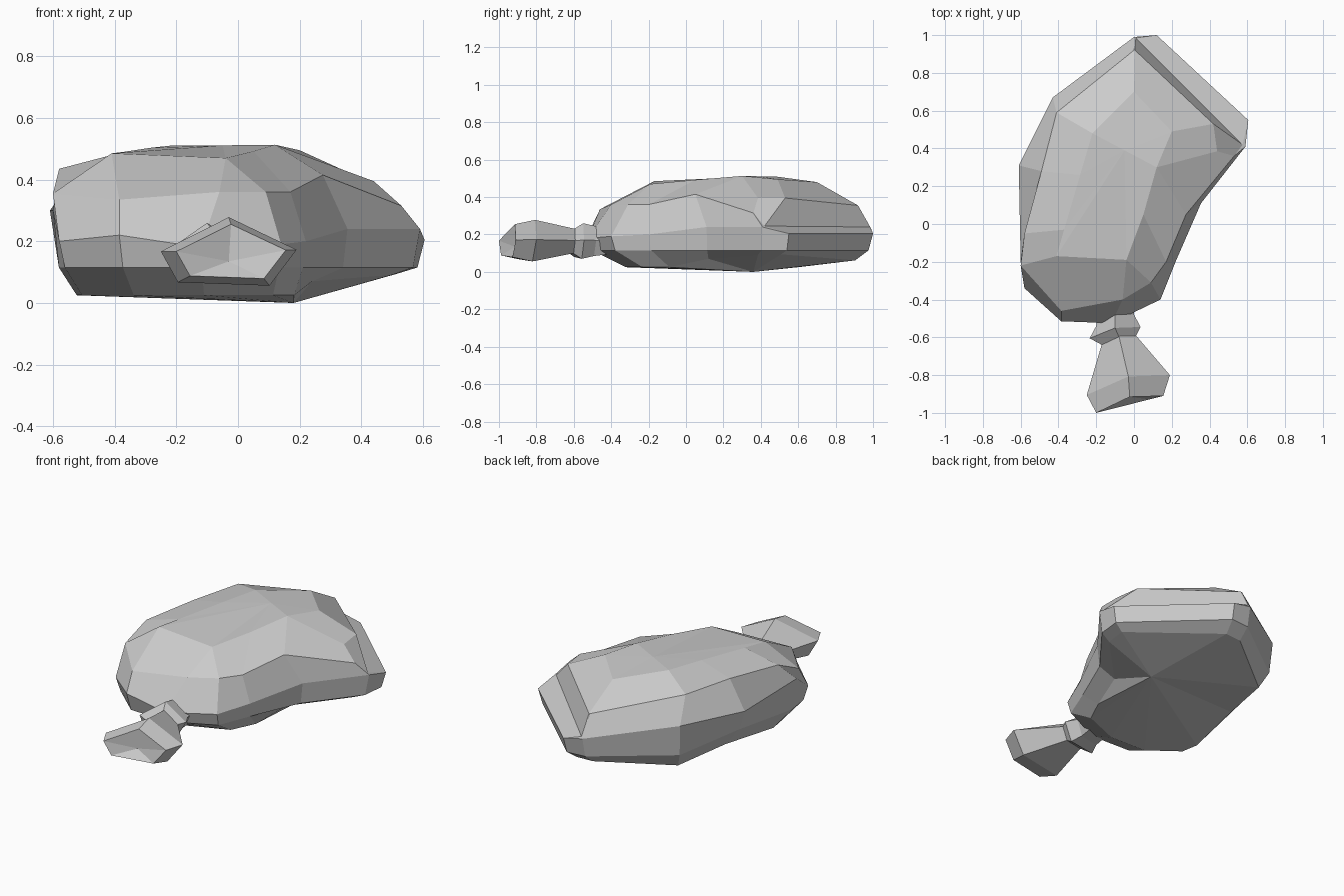
import bpy, bmesh

if "Cube" in bpy.data.objects:
    bpy.data.objects.remove(bpy.data.objects["Cube"])


def loft(name, rings, start=None, end=None):
    """Skin a stack of equal rings; each end is a fan to a point or a flat cap."""
    bm = bmesh.new()
    loops = [[bm.verts.new(p) for p in ring] for ring in rings]
    n = len(loops[0])
    for a, b in zip(loops, loops[1:]):
        for i in range(n):
            j = (i + 1) % n
            if a[i].co != b[i].co or a[j].co != b[j].co:
                bm.faces.new((a[i], a[j], b[j], b[i]))
    for loop, tip in ((loops[0][::-1], start), (loops[-1], end)):
        if tip:
            v = bm.verts.new(tip)
            for i in range(n):
                bm.faces.new((loop[i], loop[(i + 1) % n], v))
        else:
            bm.faces.new(loop)
    bmesh.ops.remove_doubles(bm, verts=bm.verts, dist=0.001)
    bmesh.ops.recalc_face_normals(bm, faces=bm.faces)
    me = bpy.data.meshes.new(name)
    bm.to_mesh(me)
    bm.free()
    ob = bpy.data.objects.new(name, me)
    bpy.context.collection.objects.link(ob)
    return ob


# Body: widest, shoulder and top outlines, all clockwise from the back tip
widest = [(0, .99, .23), (.12, 1, .205), (.605, .55, .205), (.59, .41, .24),
          (.355, .11, .24), (.22, -.2, .2), (.14, -.4, .19), (-.12, -.525, .18),
          (-.385, -.515, .22), (-.58, -.34, .2), (-.6, -.2, .3), (-.61, .31, .3),
          (-.43, .67, .3)]
shoulder = [(0, .92, .355), (.01, .985, .24), (.575, .42, .245), (.53, .36, .315),
            (.275, .05, .415), (.17, -.2, .36), (.09, -.31, .36), (-.06, -.4, .36),
            (-.385, -.46, .335), (-.6, -.22, .355), (-.58, -.05, .435), (-.49, .28, .455),
            (-.41, .59, .455)]
top = [(0, .7, .48), (.005, .92, .355), (.42, .53, .395), (.44, .385, .395),
       (.12, .3, .513), (.05, .05, .492), (-.04, -.19, .47), (-.04, -.19, .47),
       (-.41, -.17, .485), (-.41, -.17, .485), (-.37, -.03, .49), (-.285, .26, .503),
       (-.22, .48, .51)]
crown = [(0, .7, .48), (0, .7, .48), (.2, .49, .495), (.12, .3, .513)] + top[4:]


def shrink(kx, k_front, k_back):
    return [(-.05 + (x + .05) * kx, .2 + (y - .2) * (k_back if y > .2 else k_front))
            for x, y, z in widest]


lower = [(x, y, .115) for x, y in shrink(.965, .965, .97)]
base = [(x, y, .025 + max(0, x - .2) * .22 + max(0, y - .6) * .12)
        for x, y in shrink(.86, .72, .88)]
base[4] = (.24, .12, .07)          # hollow under the right side
lower[11], base[11] = (-.56, .29, .17), (-.46, .28, .05)   # flatter left flank
loft("body", [base, lower, widest, shoulder, top, crown],
     start=(.18, .36, 0), end=(-.05, .39, .511))


# Neck and flared end: five-sided sections from left corner, right corner,
# height, half height and how far the top corner sits back
def section(xl, yl, xr, yr, zc, h, back=0):
    cx, cy, dx, dy = (xl + xr) / 2, (yl + yr) / 2, (xr - xl) / 2, (yr - yl) / 2
    shape = ((-1, 0), (0, 1), (1, .05), (.6, -1), (-.75, -.9))
    return [(cx + dx * u, cy + dy * u + (back if u == 0 else 0), zc + h * v)
            for u, v in shape]


loft("neck_collar", [section(-.19, -.44, 0, -.40, .165, .07),
                     section(-.2, -.54, .0, -.48, .165, .08, .025),
                     section(-.235, -.605, .035, -.545, .165, .095, .025),
                     section(-.17, -.64, .01, -.595, .165, .065, .02)])
loft("flared_end", [section(-.17, -.635, .01, -.59, .165, .065, .02),
                    section(-.25, -.905, .19, -.8, .167, .111, .045),
                    section(-.2, -1, .155, -.91, .167, .088, .04)],
     end=(-.03, -.915, .135))
